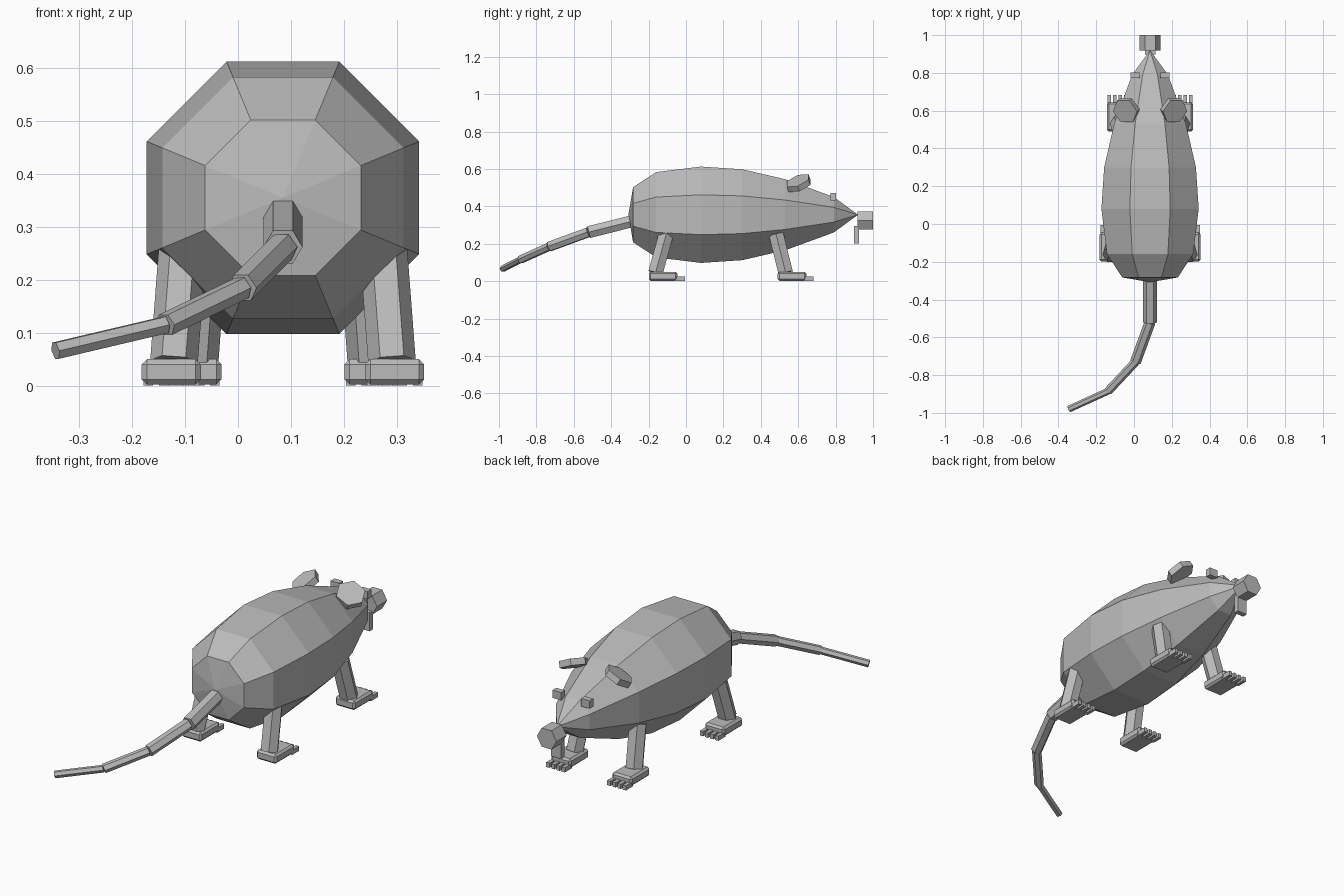
import bpy, bmesh, math
from mathutils import Vector, Matrix, Euler

if "Cube" in bpy.data.objects:
    bpy.data.objects.remove(bpy.data.objects["Cube"])

CX = 0.085  # the body's centre line; the curved tail shifts it off x = 0

grey = bpy.data.materials.new("grey")
grey.diffuse_color = (0.5, 0.5, 0.5, 1)
grey.use_nodes = True
grey.node_tree.nodes["Principled BSDF"].inputs["Base Color"].default_value = grey.diffuse_color


def finish(name, bm):
    bmesh.ops.recalc_face_normals(bm, faces=bm.faces)
    me = bpy.data.meshes.new(name)
    bm.to_mesh(me)
    bm.free()
    me.materials.append(grey)
    ob = bpy.data.objects.new(name, me)
    bpy.context.collection.objects.link(ob)
    return ob


def box(name, lo, hi, bevel=0):
    bm = bmesh.new()
    lo, hi = Vector(lo), Vector(hi)
    bmesh.ops.create_cube(bm, size=1, matrix=Matrix.Translation((lo + hi) / 2)
                          @ Matrix.Diagonal((*(hi - lo), 1)))
    if bevel:
        bmesh.ops.bevel(bm, geom=bm.edges[:], offset=bevel, segments=1, affect='EDGES')
    return finish(name, bm)


def hex_prism(name, a, b, r, side=None):
    """Six-sided prism from a to b, with a corner pointing along side."""
    a, b = Vector(a), Vector(b)
    d = (b - a).normalized()
    u = Vector(side) if side else d.cross(Vector((0, 0, 1)))
    u = (u - d * u.dot(d)).normalized()
    v = d.cross(u)
    bm = bmesh.new()
    ends = []
    for p in (a, b):
        ends.append([bm.verts.new(p + r * (u * math.cos(t) + v * math.sin(t)))
                     for t in (math.pi / 3 * i for i in range(6))])
        bm.faces.new(ends[-1])
    for i in range(6):
        j = (i + 1) % 6
        bm.faces.new((ends[0][i], ends[0][j], ends[1][j], ends[1][i]))
    return finish(name, bm)


# body: octagonal rings (y, half width) closed by a point at each end
rings = [(-0.283, 0.147), (-0.16, 0.228), (0.08, 0.2575),
         (0.30, 0.243), (0.53, 0.19), (0.79, 0.095)]
bm = bmesh.new()
loops = []
for y, h in rings:
    r = h / math.cos(math.pi / 8)
    loops.append([bm.verts.new((CX + r * math.cos(t), y, 0.355 + r * math.sin(t)))
                  for t in (math.pi / 4 * (i + 0.5) for i in range(8))])
rump = bm.verts.new((CX, -0.308, 0.355))
snout = bm.verts.new((CX, 0.92, 0.355))
for i in range(8):
    j = (i + 1) % 8
    bm.faces.new((rump, loops[0][i], loops[0][j]))
    bm.faces.new((snout, loops[-1][j], loops[-1][i]))
    for p, q in zip(loops, loops[1:]):
        bm.faces.new((p[i], p[j], q[j], q[i]))
finish("body", bm)

# nose and teeth
hex_prism("nose", (CX, 0.918, 0.325), (CX, 1.0, 0.325), 0.055)
box("teeth", (CX - 0.028, 0.897, 0.20), (CX + 0.028, 0.924, 0.295))

# tail: four tapering segments
path = [(CX, -0.27, 0.325), (CX, -0.52, 0.262), (0.008, -0.73, 0.185),
        (-0.137, -0.885, 0.115), (-0.345, -0.98, 0.066)]
for i, r in enumerate((0.037, 0.029, 0.023, 0.018)):
    hex_prism(f"tail_{i + 1}", path[i], path[i + 1], r)

for s, label in ((-1, "left"), (1, "right")):
    # eye
    x = CX + s * 0.08
    box(f"eye_{label}", (x - 0.024, 0.773, 0.43), (x + 0.024, 0.803, 0.47))

    # ear: tilted outward and back
    c = Vector((CX + s * 0.126, 0.602, 0.524))
    rot = Euler((math.radians(20), s * math.radians(25), 0)).to_matrix()
    n = rot @ Vector((0, 0, 0.016))
    hex_prism(f"ear_{label}", c - n, c + n, 0.071, rot @ Vector((1, 0, 0)))

    # legs, feet and toes: (name, foot x, foot y, leg top, leg bottom y)
    for part, fx, fy, top, by in (("front", 0.172, 0.567, (0.152, 0.482, 0.25), 0.533),
                                  ("rear", 0.211, -0.122, (0.19, -0.105, 0.255), -0.163)):
        x = CX + s * fx
        hex_prism(f"{part}_leg_{label}", (CX + s * top[0], top[1], top[2]),
                  (CX + s * (fx - 0.005), by, 0.045), 0.045, (1, 0, 0))
        box(f"{part}_foot_{label}", (x - 0.056, fy - 0.077, 0.002),
            (x + 0.056, fy + 0.077, 0.05), 0.01)
        for k in range(4):
            tx = x + (k - 1.5) * 0.029
            box(f"{part}_toe_{label}_{k + 1}", (tx - 0.009, fy + 0.06, 0.0),
                (tx + 0.009, fy + 0.116, 0.024))
